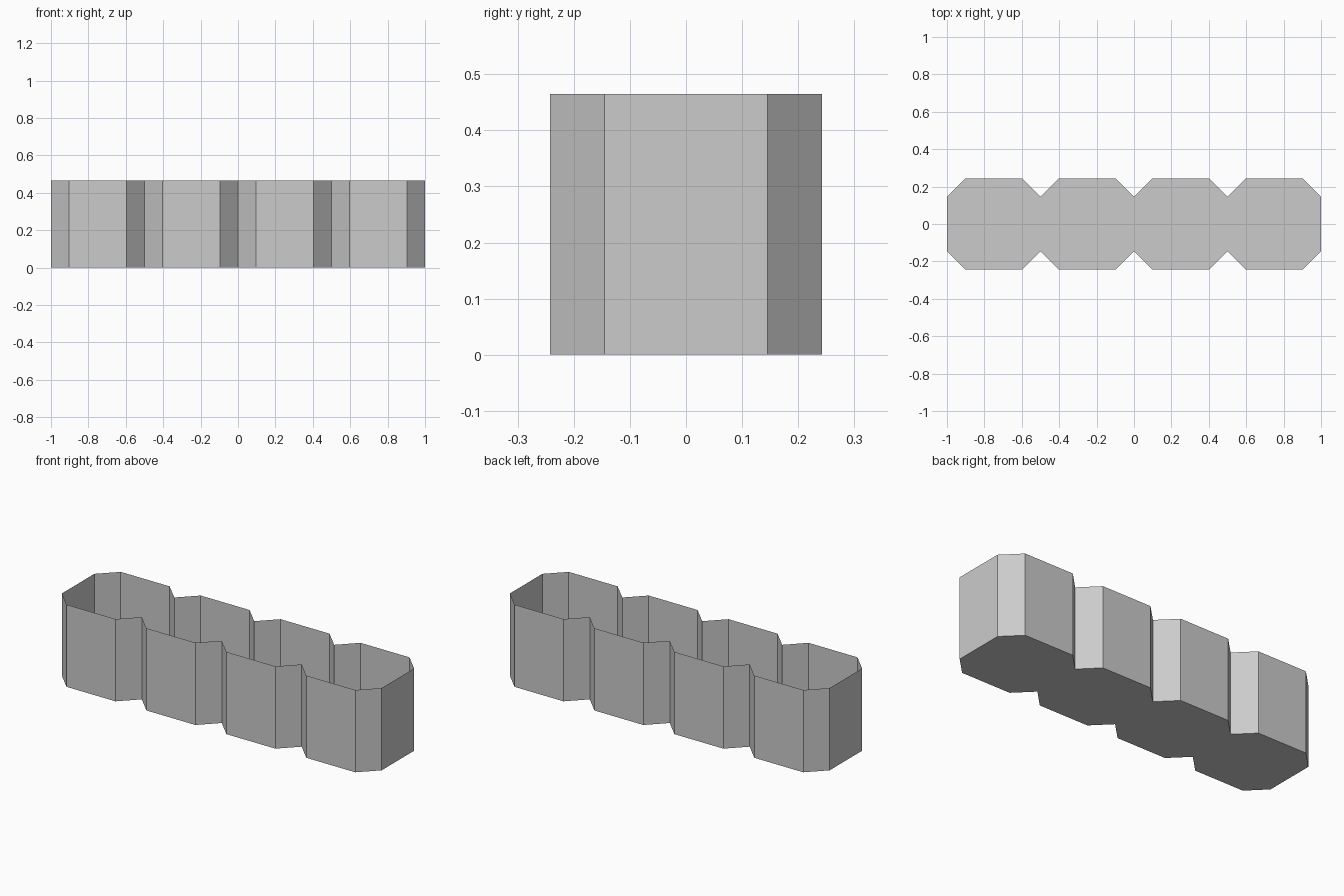
import bpy
import bmesh

cube = bpy.data.objects.get("Cube")
if cube:
    bpy.data.objects.remove(cube, do_unlink=True)

CELLS = 4
PITCH = 0.5
BEVEL = 0.097
HALF_DEPTH = 0.242
HEIGHT = 0.465

# Plain grey material
grey = bpy.data.materials.new("plain_grey")
grey.use_nodes = True
colour = (0.6, 0.6, 0.6, 1)
grey.diffuse_color = colour
grey.node_tree.nodes["Principled BSDF"].inputs["Base Color"].default_value = colour

# Scalloped front edge, left to right, one chamfered cell at a time
notch = HALF_DEPTH - BEVEL
front = [(-1, -notch)]
for i in range(CELLS):
    x = -1 + i * PITCH
    front += [(x + BEVEL, -HALF_DEPTH),
              (x + PITCH - BEVEL, -HALF_DEPTH),
              (x + PITCH, -notch)]
outline = front + [(-x, -y) for x, y in front]

# Thin floor with walls raised from its rim, open at the top
bm = bmesh.new()
bottom = [bm.verts.new((x, y, 0)) for x, y in outline]
top = [bm.verts.new((x, y, HEIGHT)) for x, y in outline]
bm.faces.new(bottom[::-1])
for i in range(len(outline)):
    j = (i + 1) % len(outline)
    bm.faces.new((bottom[i], bottom[j], top[j], top[i]))

mesh = bpy.data.meshes.new("open_tray")
bm.to_mesh(mesh)
bm.free()
mesh.materials.append(grey)
tray = bpy.data.objects.new("open_tray", mesh)
bpy.context.collection.objects.link(tray)
